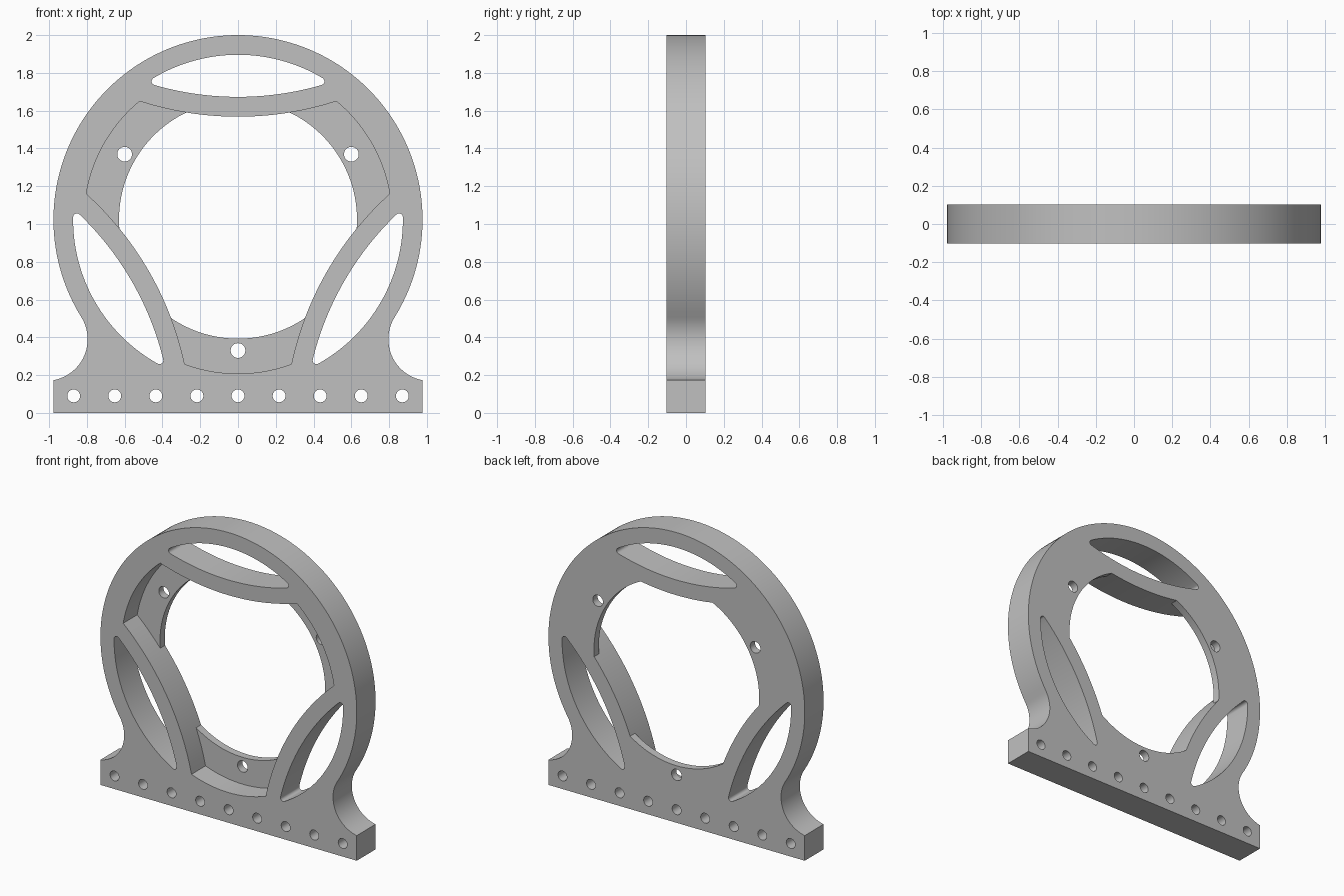
import bpy
import bmesh
from math import sin, cos, acos, atan2, pi, sqrt, hypot

cube = bpy.data.objects.get("Cube")
if cube:
    bpy.data.objects.remove(cube, do_unlink=True)

# Main dimensions
FRONT, LEDGE, BACK = -0.1025, 0.05, 0.1025
CZ = 1.023            # height of the ring centre
RING = 0.977          # outer ring radius
POCKET, BORE = 0.815, 0.63
RIB_D, RIB_R = 2.24, 1.695   # rib arc centre distance and radius
RIB_DIRS = [pi / 2 + k * 2 * pi / 3 for k in range(3)]


def arc(cx, cz, r, a0, a1, n):
    return [(cx + r * cos(a0 + (a1 - a0) * i / n),
             cz + r * sin(a0 + (a1 - a0) * i / n)) for i in range(n + 1)]


def circle(cx, cz, r, n=32):
    return arc(cx, cz, r, 0, 2 * pi, n)[:-1]


def polar(r, a):
    return r * cos(a), CZ + r * sin(a)


def rib_angles(r):
    """Half angles of a rib arc end, seen from the ring centre and the rib centre."""
    a = (RIB_D ** 2 + r * r - RIB_R ** 2) / (2 * RIB_D)
    h = sqrt(r * r - a * a)
    return acos(a / r), atan2(h, RIB_D - a)


def rib_arc(d, b0, b1, n):
    cx, cz = polar(RIB_D, d)
    return arc(cx, cz, RIB_R, d + pi - b0, d + pi - b1, n)


pocket_half, pocket_rib = rib_angles(POCKET)
bore_half, bore_rib = rib_angles(BORE)


def pad_arc(d, r, half):
    """Arc of radius r running from one rib to the next."""
    return arc(0, CZ, r, d + half, d + 2 * pi / 3 - half, 32)


# Through bore, front pocket, and the three ledges between them
bore, pocket, ledges, pad_holes = [], [], [], []
for d in RIB_DIRS:
    nxt = d + 2 * pi / 3
    start = rib_arc(d, -pocket_rib, -bore_rib, 4)
    middle = rib_arc(d, -bore_rib, bore_rib, 20)
    end = rib_arc(d, bore_rib, pocket_rib, 4)
    outer_arc = pad_arc(d, POCKET, pocket_half)
    inner_arc = pad_arc(d, BORE, bore_half)
    bore += middle[:-1] + inner_arc[:-1]
    pocket += start[:-1] + middle[:-1] + end[:-1] + outer_arc[:-1]
    next_start = rib_arc(nxt, -pocket_rib, -bore_rib, 4)
    ledges.append(end[:-1] + outer_arc[:-1] + next_start[:-1] + inner_arc[:0:-1])
    pad_holes.append(circle(*polar(0.693, d + pi / 3), 0.039))


def lens_slot(d, r_out=0.873, r_in=1.59, f=0.02):
    """Lens between two arcs with rounded tips, on the ring at direction d."""
    ro, ri = r_out - f, r_in - f
    a = (RIB_D ** 2 + ro * ro - ri * ri) / (2 * RIB_D)
    h = sqrt(ro * ro - a * a)
    al, be = atan2(h, a), atan2(h, RIB_D - a)
    cx, cz = polar(RIB_D, d)
    tip1, tip2 = polar(ro, d + al), polar(ro, d - al)
    return (arc(0, CZ, r_out, d - al, d + al, 32)[:-1]
            + arc(*tip1, f, d + al, d + pi - be, 8)[:-1]
            + arc(cx, cz, r_in, d + pi - be, d + pi + be, 24)[:-1]
            + arc(*tip2, f, d + pi + be, d + 2 * pi - al, 8)[:-1])


slots = [lens_slot(d) for d in RIB_DIRS]
base_holes = [circle(0.2175 * i, 0.09, 0.034) for i in range(-4, 5)]

# Outer silhouette: ring, concave fillets tangent to it, rectangular foot
waist_x, waist_z = 0.796, 0.39
drop = CZ - waist_z
fr = (waist_x ** 2 + drop ** 2 - RING ** 2) / (2 * (RING - waist_x))
fx = waist_x + fr
tangent = atan2(-drop, fx)
foot = pi + acos((fx - RING) / fr)
side = arc(fx, waist_z, fr, foot, tangent + pi, 24)
left_side = [(-x, z) for x, z in reversed(side)]
silhouette = ([(-RING, 0), (RING, 0)] + side
              + arc(0, CZ, RING, tangent, pi - tangent, 128)[1:-1] + left_side)

bm = bmesh.new()


def cap(loops, y):
    """Flat face at depth y; loops after the first are holes."""
    edges = []
    for loop in loops:
        vs = [bm.verts.new((x, y, z)) for x, z in loop]
        edges += [bm.edges.new((vs[i - 1], vs[i])) for i in range(len(vs))]
    bmesh.ops.triangle_fill(bm, edges=edges, use_beauty=True, normal=(0, -1, 0))


def wall(loop, y0, y1):
    a = [bm.verts.new((x, y0, z)) for x, z in loop]
    b = [bm.verts.new((x, y1, z)) for x, z in loop]
    for i in range(len(loop)):
        bm.faces.new((a[i - 1], a[i], b[i], b[i - 1]))


through = slots + base_holes
cap([silhouette, pocket] + through, FRONT)
cap([silhouette, bore] + pad_holes + through, BACK)
for ledge, hole in zip(ledges, pad_holes):
    cap([ledge, hole], LEDGE)
    wall(hole, LEDGE, BACK)
for loop in [silhouette] + through:
    wall(loop, FRONT, BACK)
wall(pocket, FRONT, LEDGE)
wall(bore, LEDGE, BACK)

bmesh.ops.remove_doubles(bm, verts=bm.verts, dist=0.0001)
bmesh.ops.recalc_face_normals(bm, faces=bm.faces)
mesh = bpy.data.meshes.new("ring_bracket")
bm.to_mesh(mesh)
bm.free()

# Single grey material
grey = bpy.data.materials.new("plain_grey")
grey.use_nodes = True
colour = (0.53, 0.53, 0.53, 1)
grey.diffuse_color = colour
grey.node_tree.nodes["Principled BSDF"].inputs["Base Color"].default_value = colour
mesh.materials.append(grey)

bracket = bpy.data.objects.new("ring_bracket", mesh)
bpy.context.collection.objects.link(bracket)
bpy.context.view_layer.objects.active = bracket
bracket.select_set(True)
bpy.ops.object.shade_smooth_by_angle(angle=pi / 6)
